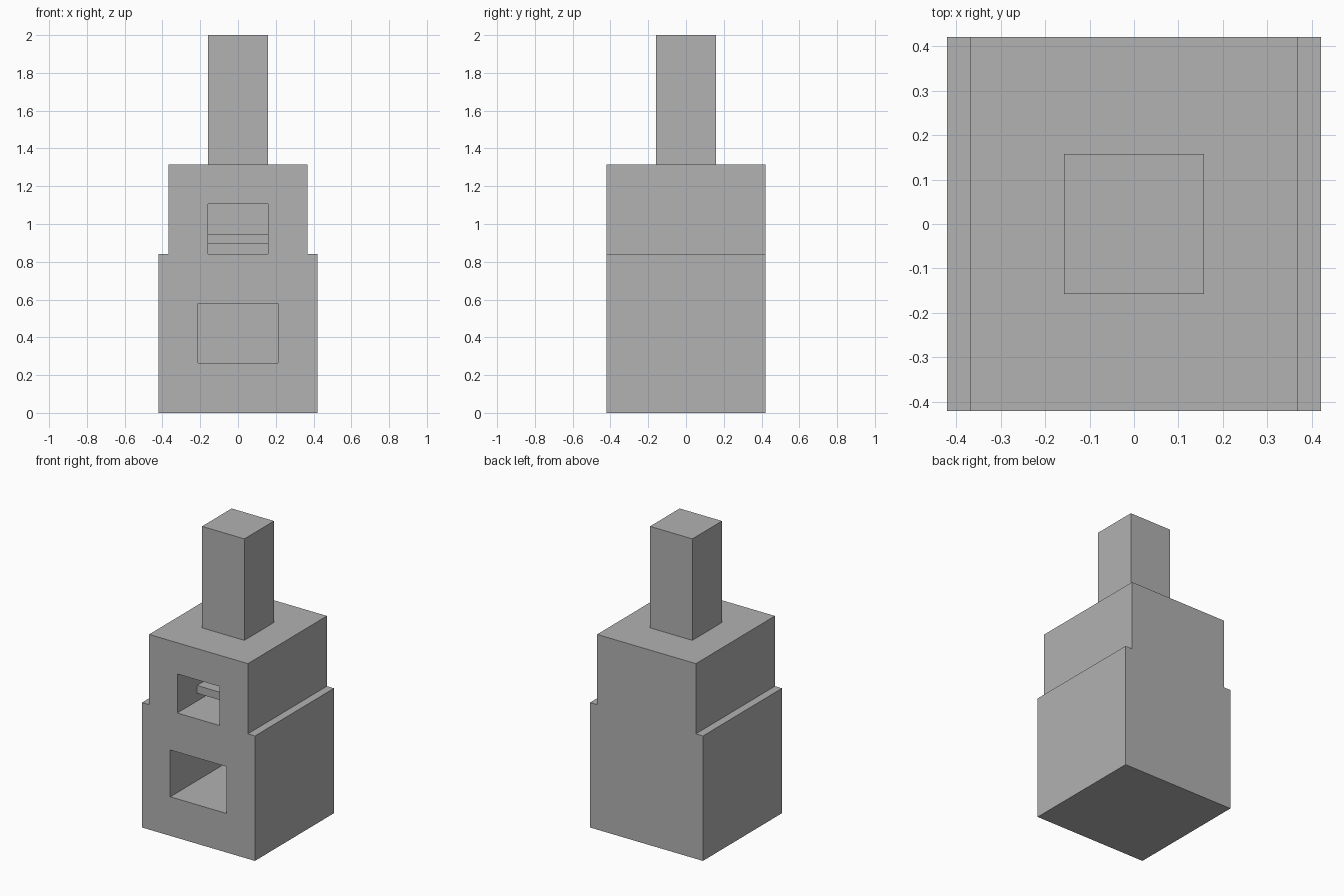
import bpy
import bmesh
from mathutils import Vector

cube = bpy.data.objects.get("Cube")
if cube:
    bpy.data.objects.remove(cube, do_unlink=True)

U = 2 / 38          # module: the whole oven is 38 modules tall
HALF = 8            # half depth of the body, in modules

grey = bpy.data.materials.new("stone grey")
grey.use_nodes = True
colour = (0.445, 0.445, 0.445, 1)
grey.diffuse_color = colour
grey.node_tree.nodes["Principled BSDF"].inputs["Base Color"].default_value = colour


def make_object(name, bm):
    bmesh.ops.recalc_face_normals(bm, faces=bm.faces)
    mesh = bpy.data.meshes.new(name)
    bm.to_mesh(mesh)
    bm.free()
    mesh.materials.append(grey)
    obj = bpy.data.objects.new(name, mesh)
    bpy.context.collection.objects.link(obj)
    return obj


def box(name, half_width, y0, y1, z0, z1):
    """Box centred on x, sized in modules."""
    bm = bmesh.new()
    bmesh.ops.create_cube(bm, size=1)
    size = Vector((2 * half_width, y1 - y0, z1 - z0)) * U
    centre = Vector((0, (y0 + y1) / 2, (z0 + z1) / 2)) * U
    for v in bm.verts:
        v.co = v.co * size + centre
    return make_object(name, bm)


# Stepped body: half profile mirrored in x, extruded from front to back
half = [(8, 0), (8, 16), (7, 16), (7, 25)]
profile = half + [(-x, z) for x, z in reversed(half)]
bm = bmesh.new()
face = bm.faces.new([bm.verts.new((x * U, -HALF * U, z * U)) for x, z in profile])
ext = bmesh.ops.extrude_face_region(bm, geom=[face], use_keep_orig=True)
moved = [g for g in ext["geom"] if isinstance(g, bmesh.types.BMVert)]
bmesh.ops.translate(bm, verts=moved, vec=(0, 2 * HALF * U, 0))
body = make_object("oven_body", bm)

# Fire chamber below and baking chamber above, open at the front
BACK = 4
for name, half_width, z0, z1 in (("fire_chamber", 4, 5, 11),
                                 ("baking_chamber", 3, 16, 21)):
    cutter = box(name, half_width, -HALF - 1, BACK, z0, z1)
    cutter.hide_render = True
    mod = body.modifiers.new(name, 'BOOLEAN')
    mod.operation = 'DIFFERENCE'
    mod.solver = 'EXACT'
    mod.object = cutter
    bpy.context.view_layer.objects.active = body
    bpy.ops.object.modifier_apply(modifier=mod.name)
    bpy.data.objects.remove(cutter, do_unlink=True)

# Shelf set back inside the baking chamber
box("baking_shelf", 3, -4, BACK, 17, 18)

# Chimney
box("chimney", 3, -3, 3, 25, 38)
